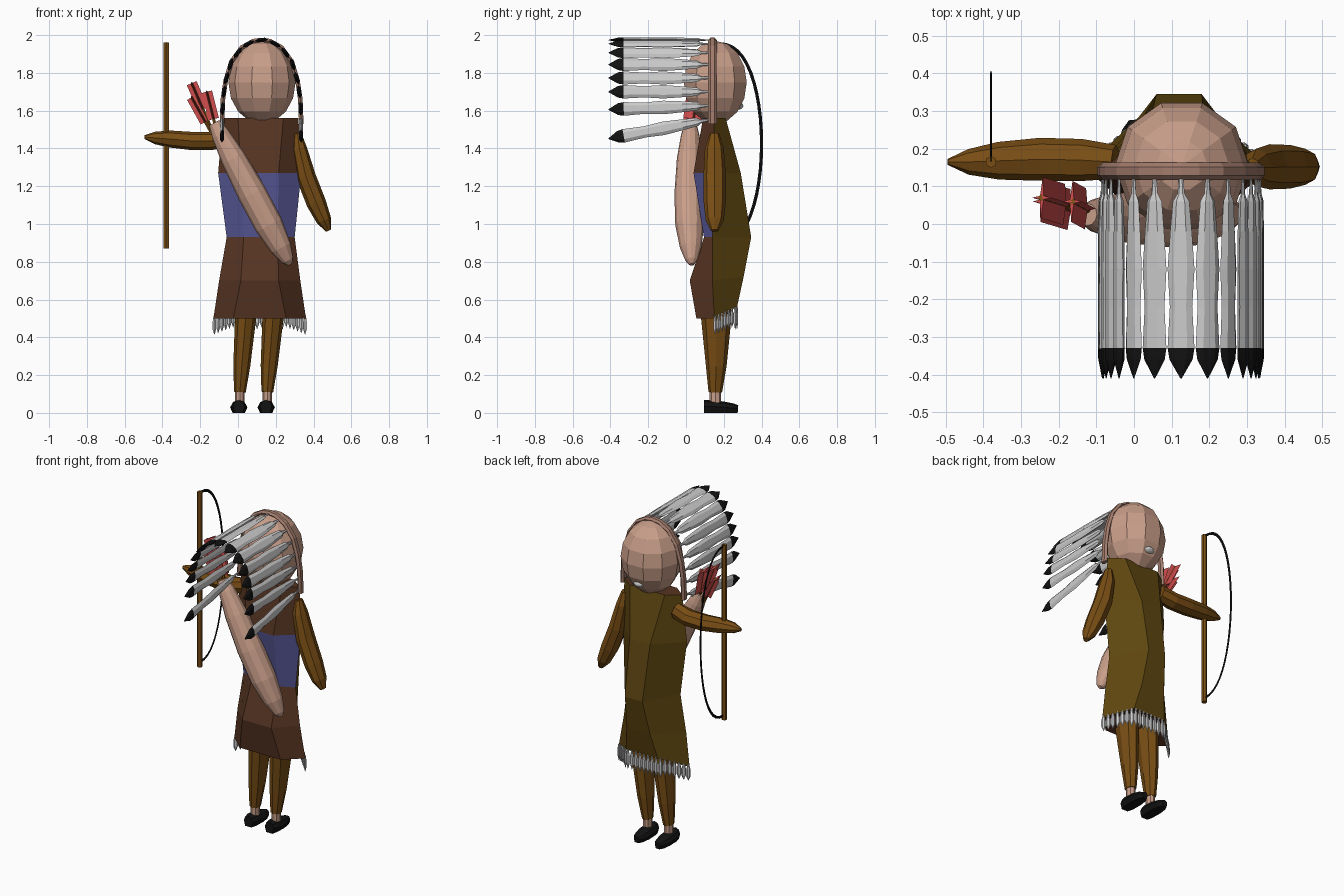
import bpy, bmesh, math
from mathutils import Vector, Matrix

if "Cube" in bpy.data.objects:
    bpy.data.objects.remove(bpy.data.objects["Cube"])


def material(name, r, g, b):
    m = bpy.data.materials.new(name)
    m.diffuse_color = (r, g, b, 1)
    m.use_nodes = True
    m.node_tree.nodes["Principled BSDF"].inputs["Base Color"].default_value = m.diffuse_color
    return m


SKIN = material("skin", 0.58, 0.34, 0.25)
BAND = material("band", 0.36, 0.20, 0.15)
HIDE = material("hide", 0.19, 0.075, 0.007)
OLIVE = material("olive", 0.11, 0.06, 0.005)
BROWN = material("brown", 0.095, 0.035, 0.016)
BLUE = material("blue", 0.10, 0.10, 0.32)
BLACK = material("black", 0.006, 0.006, 0.006)
RED = material("red", 0.6, 0.07, 0.07)


def finish(name, bm, *mats):
    bmesh.ops.recalc_face_normals(bm, faces=bm.faces)
    me = bpy.data.meshes.new(name)
    bm.to_mesh(me)
    bm.free()
    ob = bpy.data.objects.new(name, me)
    bpy.context.collection.objects.link(ob)
    for m in mats:
        me.materials.append(m)
    return ob


def loft(name, rings, mats=(), pick=lambda seg, side: 0):
    """Bridge closed rings of points and cap both ends."""
    bm = bmesh.new()
    vs = [[bm.verts.new(p) for p in r] for r in rings]
    n = len(rings[0])
    for k in range(len(vs) - 1):
        for i in range(n):
            j = (i + 1) % n
            f = bm.faces.new((vs[k][i], vs[k][j], vs[k + 1][j], vs[k + 1][i]))
            f.material_index = pick(k, i)
    for k, seg in ((0, 0), (-1, len(vs) - 2)):
        bm.faces.new(vs[k]).material_index = pick(seg, 0)
    return finish(name, bm, *mats)


def spine(name, pts, radii, u=(0, 1, 0), n=8, mats=(), pick=lambda seg, side: 0):
    """Sweep an ellipse along pts; radii are (along u, across u)."""
    pts = [Vector(p) for p in pts]
    rings = []
    for i, p in enumerate(pts):
        t = (pts[min(i + 1, len(pts) - 1)] - pts[max(i - 1, 0)]).normalized()
        a = Vector(u)
        a = (a - t * a.dot(t)).normalized()
        b = t.cross(a)
        ra, rb = radii[i]
        rings.append([p + a * ra * math.cos(2 * math.pi * k / n)
                      + b * rb * math.sin(2 * math.pi * k / n) for k in range(n)])
    return loft(name, rings, mats, pick)


def ball(name, center, size, mat, seg=10, rings=8):
    bm = bmesh.new()
    bmesh.ops.create_uvsphere(bm, u_segments=seg, v_segments=rings, radius=1,
                              matrix=Matrix.Translation(center)
                              @ Matrix.Diagonal((*size, 1))
                              @ Matrix.Rotation(math.pi / seg, 4, 'Z'))
    return finish(name, bm, *([mat] if mat else []))


def along(path, s):
    """Point and direction at fraction s of a polyline."""
    path = [Vector(p) for p in path]
    total = sum((b - a).length for a, b in zip(path, path[1:]))
    d = s * total
    for a, b in zip(path, path[1:]):
        l = (b - a).length
        if d <= l + 1e-6:
            return a.lerp(b, d / l), (b - a).normalized()
        d -= l
    return path[-1], (path[-1] - path[-2]).normalized()


# Tunic: z, left, right, side y, back y, front y, front z, back half width, front half width
rings = []
for z, xl, xr, ys, yb, yf, zf, wb, wf in (
        (1.56, -.08, .32, .15, .09, .21, 1.56, .12, .12),
        (1.27, -.105, .335, .14, .04, .29, 1.27, .10, .07),
        (.93, -.06, .30, .14, .095, .345, .93, .09, .06),
        (.70, -.10, .33, .14, .02, .305, .72, .10, .08),
        (.50, -.13, .36, .15, .055, .27, .56, .14, .11)):
    c = (xl + xr) / 2
    rings.append([(xl, ys, z), (c - wb, yb, z), (c + wb, yb, z),
                  (xr, ys, z), (c + wf, yf, zf), (c - wf, yf, zf)])
loft("tunic", rings, (BROWN, BLUE, OLIVE),
     lambda seg, side: 2 if side > 2 else (1 if seg == 1 else 0))

# Hem fringe along the face side
hem = [(-.125, .155, .51), (.005, .27, .56), (.225, .27, .56), (.355, .155, .51)]
for i in range(22):
    p, d = along(hem, i / 21)
    down = Vector((0, 0, -1))
    drop = .095 + .02 * (p.y > .25)
    spine(f"fringe_{i}", [p + down * drop * f for f in (-.05, .3, .7, 1)],
          [(.005, .004), (.013, .007), (.013, .007), (.001, .001)], u=d, n=6)

# Legs, ankles and shoes
for side, xb, xt in (("left", .01, .04), ("right", .155, .185)):
    spine(side + "_leg", [(xb, .155, .11), (xb + .01, .16, .25), (xt, .16, .5), (xt, .16, .6)],
          [(.036, .031), (.055, .045), (.08, .056), (.08, .056)], mats=(HIDE,))
    spine(side + "_ankle", [(xb, .155, .04), (xb, .155, .12)], [(.03, .025)] * 2, mats=(SKIN,))
    xs = xb - .006
    shoe = spine(side + "_shoe", [(xs, y, z) for y, z in
                 ((.095, .034), (.13, .034), (.2, .03), (.25, .025), (.275, .022))],
                 [(.03, .033), (.043, .034), (.046, .03), (.036, .025), (.018, .018)],
                 u=(1, 0, 0), mats=(BLACK,))
    for v in shoe.data.vertices:          # flat sole
        if v.co.z < .02:
            v.co.z = 0

# Arms
spine("hanging_arm", [(.315, .15, 1.48), (.325, .15, 1.40), (.36, .152, 1.25),
                      (.415, .152, 1.11), (.455, .152, 1.02), (.48, .152, .965)],
      [(.025, .02), (.05, .04), (.06, .052), (.058, .052), (.048, .04), (.02, .015)], mats=(HIDE,))
spine("raised_arm", [(-.05, .165, 1.46), (-.14, .17, 1.44), (-.25, .172, 1.44),
                     (-.36, .168, 1.45), (-.44, .165, 1.456), (-.495, .165, 1.46)],
      [(.045, .05), (.056, .048), (.057, .048), (.05, .045), (.034, .033), (.008, .01)], mats=(HIDE,))

# Bow: straight stave and thin curved strip
spine("bow_stave", [(-.38, .165, .87), (-.38, .165, 1.96)], [(.016, .016)] * 2, n=6, mats=(HIDE,))
arc = []
for k in range(25):
    a = math.pi * k / 24
    arc.append((-.38, .165 + .235 * math.sin(a) ** .8, 1.425 + .53 * math.cos(a)))
spine("bow_string", arc, [(.003, .0085)] * 25, u=(1, 0, 0), n=4, mats=(BLACK,))

# Head, eyes and mouth
ball("head", (.127, .155, 1.75), (.178, .175, .22), SKIN)
for x in (.047, .207):
    ball("eye", (x, .235, 1.87), (.015, .017, .016), BLACK, 8, 6)
ball("mouth", (.127, .275, 1.625), (.038, .03, .02), None, 12, 8)

# Headdress arch
half = [(-.085, 1.53), (-.08, 1.66), (-.065, 1.76), (-.035, 1.86), (.02, 1.935), (.08, 1.968)]
arch = [(x, .14, z) for x, z in half] + [(.125, .14, 1.974)] \
    + [(.25 - x, .14, z) for x, z in reversed(half)]
spine("headband", arch, [(.023, .014)] * len(arch), n=6, mats=(BAND,))

# Headdress feathers with dark tips; the lowest ones droop
FEATHER = bpy.data.materials.new("feather")
FEATHER.diffuse_color = (.6, .6, .6, 1)
FEATHER.use_nodes = True
FEATHER.node_tree.nodes["Principled BSDF"].inputs["Base Color"].default_value = FEATHER.diffuse_color
stations = ((.12, .006), (.08, .010), (.06, .022), (-.02, .029), (-.12, .036),
            (-.22, .030), (-.33, .036), (-.36, .031), (-.41, .002))
count = 15
for i in range(count):
    s = i / (count - 1)
    p, d = along(arch, .02 + .96 * s)
    droop = .1 if i in (0, count - 1) else (.02 if i in (1, count - 2) else 0)
    spine(f"headdress_feather_{i}",
          [(p.x, y, p.z - droop * (.12 - y) / .53) for y, w in stations],
          [(w, min(.012, w * .5)) for y, w in stations], u=d, n=6,
          mats=(FEATHER, BLACK), pick=lambda seg, side: int(seg >= 6))

# Quiver slung across the back
top, bottom = Vector((-.125, .025, 1.535)), Vector((.275, .03, .785))
prof = ((0, .03), (.08, .048), (.25, .066), (.5, .077), (.72, .076), (.88, .057), (.97, .032), (1, .012))
spine("quiver", [top.lerp(bottom, f) + Vector((0, -.012 * math.sin(math.pi * f), 0)) for f, r in prof],
      [(r, r) for f, r in prof], n=12, mats=(SKIN,))

# Arrows: shaft and crossed fletching
for i, (end, base) in enumerate((((-.245, .07, 1.745), (-.13, .035, 1.48)),
                                 ((-.245, .06, 1.67), (-.145, .03, 1.49)),
                                 ((-.165, .06, 1.70), (-.11, .03, 1.48)))):
    end, base = Vector(end), Vector(base)
    spine(f"arrow_shaft_{i}", [base, end], [(.009, .009)] * 2, n=6, mats=(HIDE,))
    mid = end.lerp(base, min(.9, .15 / (end - base).length))
    for tag, size in (("wide", (.055, .006)), ("narrow", (.006, .028))):
        spine(f"arrow_vane_{tag}_{i}", [end, mid], [size] * 2, n=4, mats=(RED,))
